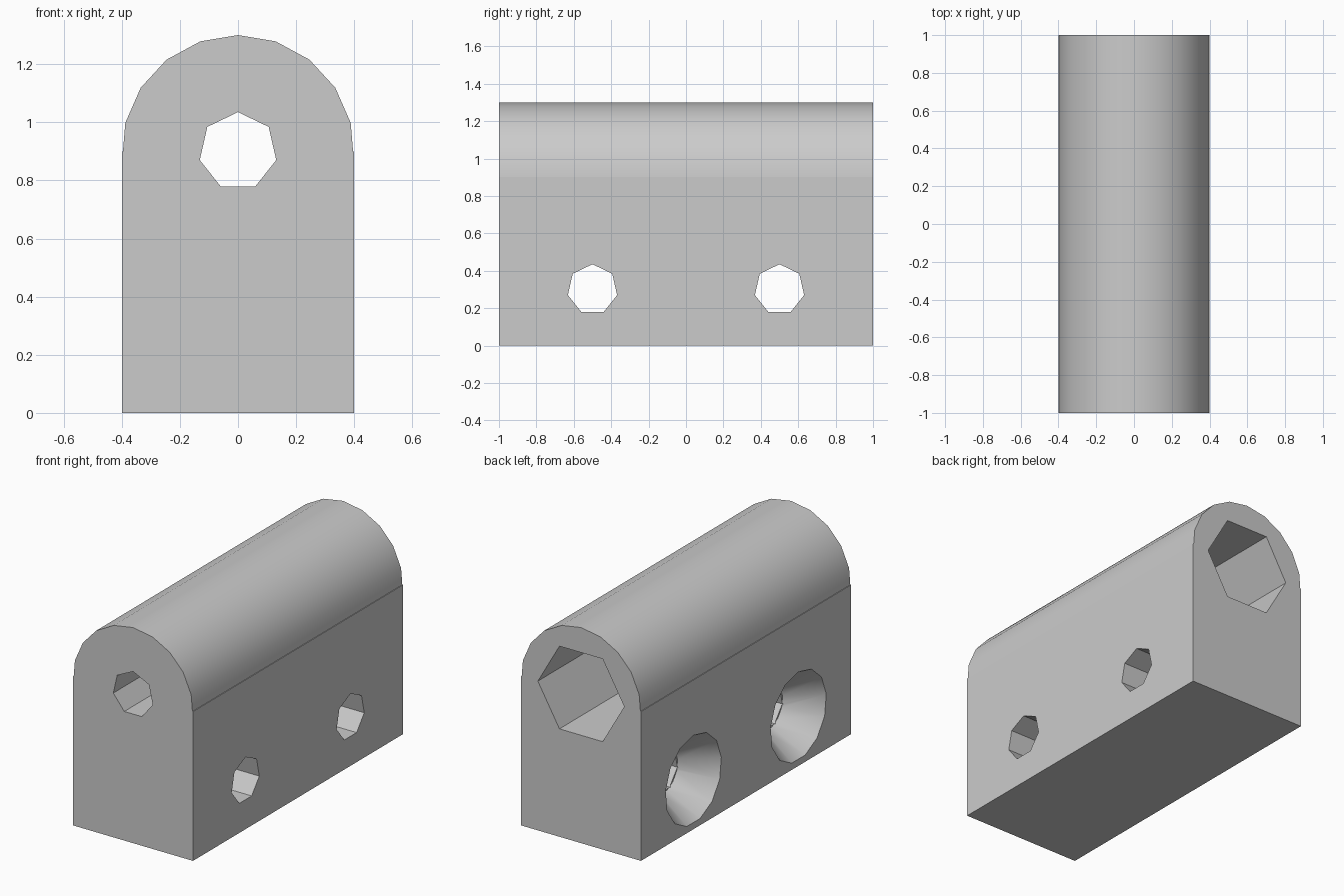
import bpy, bmesh
from math import sin, cos, pi
from mathutils import Vector

cube = bpy.data.objects.get("Cube")
if cube:
    bpy.data.objects.remove(cube, do_unlink=True)

HALF_W, HALF_L, AXIS_Z = 0.4, 1.0, 0.9
HOLE_R = 0.135

grey = bpy.data.materials.new("plain grey")
grey.use_nodes = True
colour = (0.6, 0.6, 0.6, 1)
grey.diffuse_color = colour
grey.node_tree.nodes["Principled BSDF"].inputs["Base Color"].default_value = colour


def loft(name, start, end):
    """Closed solid between two matching rings of points."""
    bm = bmesh.new()
    a = [bm.verts.new(p) for p in start]
    b = [bm.verts.new(p) for p in end]
    bm.faces.new(a)
    bm.faces.new(b)
    for i in range(len(a)):
        j = (i + 1) % len(a)
        bm.faces.new((a[i], a[j], b[j], b[i]))
    bmesh.ops.recalc_face_normals(bm, faces=bm.faces)
    mesh = bpy.data.meshes.new(name)
    bm.to_mesh(mesh)
    bm.free()
    mesh.materials.append(grey)
    obj = bpy.data.objects.new(name, mesh)
    bpy.context.collection.objects.link(obj)
    return obj


def ring(axis, pos, centre, radius, sides, turn=0.0):
    """Regular polygon across the x or y axis, first corner at the top."""
    pts = []
    for i in range(sides):
        t = turn + 2 * pi * i / sides
        u, z = centre + radius * sin(t), radius * cos(t)
        pts.append(Vector((pos, u, z)) if axis == "x" else Vector((u, pos, z)))
    return pts


def cutter(name, axis, ends, centre, z, radii, sides, turn=0.0):
    rings = [ring(axis, e, centre, r, sides, turn) for e, r in zip(ends, radii)]
    obj = loft(name, *[[p + Vector((0, 0, z)) for p in pts] for pts in rings])
    obj.hide_render = True
    return obj


# Block with a rounded top: a 19-sided bar resting in a box
step = 2 * pi / 19
arc = [(HALF_W * sin(i * step), AXIS_Z + HALF_W * cos(i * step)) for i in range(-4, 5)]
ledge = 0.396
profile = [(-HALF_W, 0), (-HALF_W, AXIS_Z), (-ledge, AXIS_Z), *arc,
           (ledge, AXIS_Z), (HALF_W, AXIS_Z), (HALF_W, 0)]
block = loft("block", [(x, -HALF_L, z) for x, z in profile],
             [(x, HALF_L, z) for x, z in profile])

# Long bore and the hexagonal pocket at the back
cutters = [
    cutter("bore_cutter", "y", (-1.1, 1.1), 0, AXIS_Z, (HOLE_R, HOLE_R), 7),
    cutter("hex_pocket_cutter", "y", (0.0, 1.1), 0, AXIS_Z, (0.288, 0.288), 6, pi / 6),
]
# Two cross holes, countersunk on the right side
sink_r, sink_depth, extra = 0.267, 0.2, 0.02
flare = (sink_r - HOLE_R) / sink_depth * extra
for y in (-0.5, 0.5):
    cutters.append(cutter("cross_hole_cutter", "x", (-0.5, 0.5), y, 0.3, (HOLE_R, HOLE_R), 7))
    cutters.append(cutter("countersink_cutter", "x", (-HALF_W - extra, -HALF_W + sink_depth),
                          y, 0.3, (sink_r + flare, HOLE_R), 13))

bpy.ops.object.select_all(action="DESELECT")
block.select_set(True)
bpy.context.view_layer.objects.active = block
for c in cutters:
    mod = block.modifiers.new(c.name, "BOOLEAN")
    mod.operation, mod.solver, mod.object = "DIFFERENCE", "EXACT", c
    bpy.ops.object.modifier_apply(modifier=mod.name)
    bpy.data.objects.remove(c, do_unlink=True)

bpy.ops.object.shade_smooth_by_angle(angle=pi / 6)
